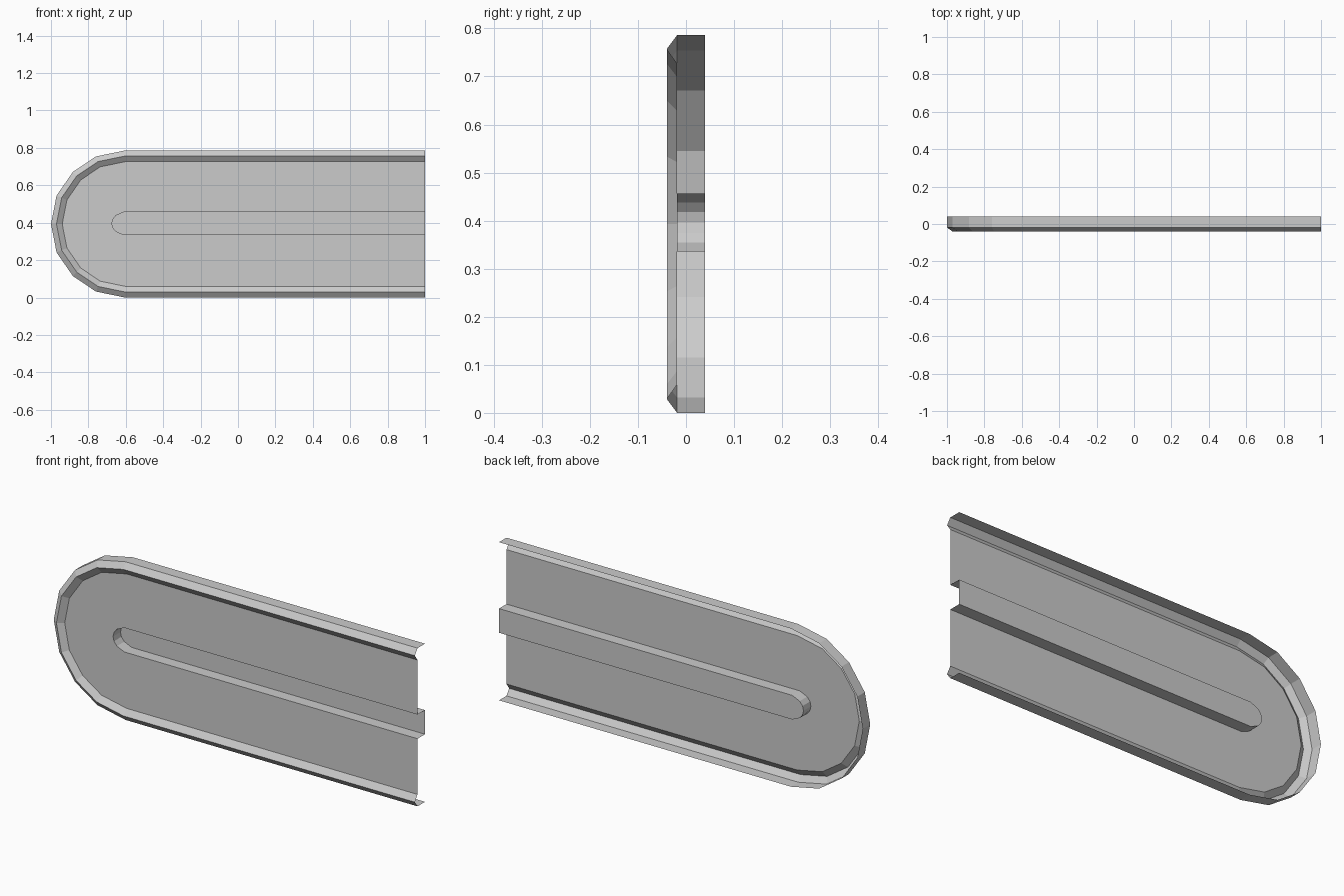
import bpy, bmesh
from mathutils import Vector

if "Cube" in bpy.data.objects:
    bpy.data.objects.remove(bpy.data.objects["Cube"])

MID = 0.393          # mid height of the panel
BACK, FACE, RIDGE = 0.04, -0.0185, -0.04   # sheet depths in y


def outline(half, mid):
    """Open U outline (x, z), mirrored about mid, ending at x = 1."""
    pts = [(x, h) for x, h in half]
    pts += [(x, -h) for x, h in reversed(half) if h > 0]
    return [Vector((x, mid + h)) for x, h in pts]


def inset(pts, d):
    """Move the outline inward with mitred corners."""
    norms = []
    for a, b in zip(pts, pts[1:]):
        t = (b - a).normalized()
        norms.append(Vector((-t.y, t.x)))
    out = []
    for i, p in enumerate(pts):
        n0, n1 = norms[max(i - 1, 0)], norms[min(i, len(norms) - 1)]
        out.append(p + (n0 + n1) * d / (1 + n0.dot(n1)))
    return out


def ring(bm, pts, y):
    return [bm.verts.new((p.x, y, p.y)) for p in pts]


def strip(bm, a, b):
    for i in range(len(a) - 1):
        bm.faces.new((a[i], a[i + 1], b[i + 1], b[i]))


def finish(bm, name):
    bmesh.ops.recalc_face_normals(bm, faces=bm.faces[:])
    me = bpy.data.meshes.new(name)
    bm.to_mesh(me)
    bm.free()
    ob = bpy.data.objects.new(name, me)
    bpy.context.collection.objects.link(ob)


outer = outline([(1, 0.393), (-0.605, 0.393), (-0.76, 0.361), (-0.883, 0.278),
                 (-0.97, 0.152), (-1, 0)], MID)
slot = outline([(1, 0.06), (-0.612, 0.06), (-0.653, 0.042), (-0.669, 0.022),
                (-0.674, 0)], 0.396)

bm = bmesh.new()
# Side wall and raised rim ridge
wall_back = ring(bm, outer, BACK)
wall_front = ring(bm, outer, FACE)
ridge = ring(bm, inset(outer, 0.029), RIDGE)
inner = ring(bm, inset(outer, 0.059), FACE)
for a, b in ((wall_back, wall_front), (wall_front, ridge), (ridge, inner)):
    strip(bm, a, b)

# Flat panel around the slot, then slot walls and floor
slot_top = ring(bm, slot, FACE)
slot_floor = ring(bm, slot, BACK)
bm.faces.new(inner + slot_top[::-1])
strip(bm, slot_top, slot_floor)
bm.faces.new(slot_floor)
finish(bm, "grooved_panel")
